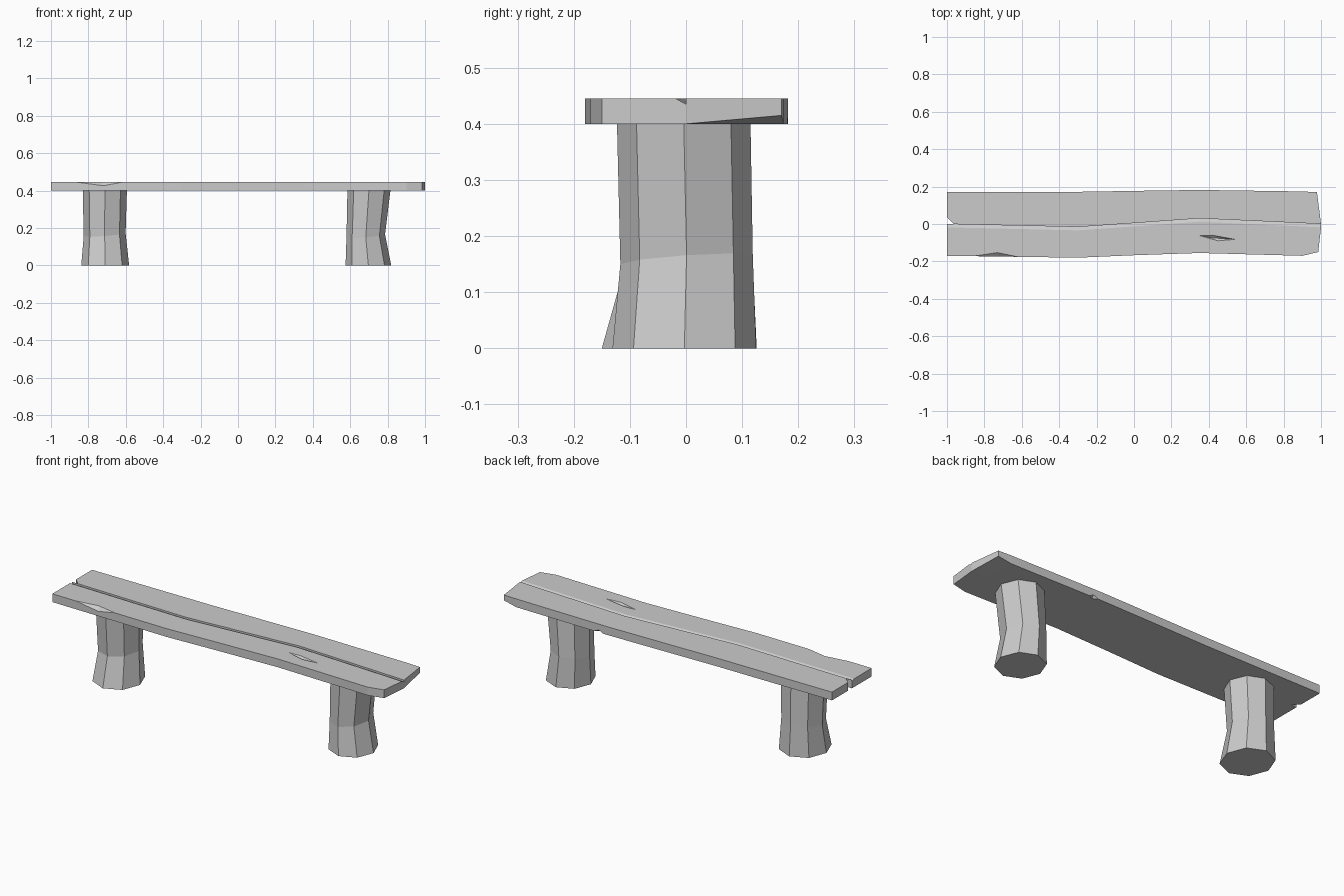
import bpy, bmesh
from math import cos, sin, pi

cube = bpy.data.objects.get("Cube")
if cube:
    bpy.data.objects.remove(cube, do_unlink=True)

stone = bpy.data.materials.new("weathered_grey")
stone.use_nodes = True
GREY = (0.6, 0.6, 0.6, 1)
stone.diffuse_color = GREY
stone.node_tree.nodes["Principled BSDF"].inputs["Base Color"].default_value = GREY

BOTTOM, TOP = 0.40, 0.445


def finish(name, bm):
    bmesh.ops.recalc_face_normals(bm, faces=bm.faces[:])
    mesh = bpy.data.meshes.new(name)
    bm.to_mesh(mesh)
    bm.free()
    mesh.materials.append(stone)
    obj = bpy.data.objects.new(name, mesh)
    bpy.context.collection.objects.link(obj)
    return obj


def bridge(bm, rings):
    for a, b in zip(rings, rings[1:]):
        n = len(a)
        for i in range(n):
            j = (i + 1) % n
            bm.faces.new((a[i], a[j], b[j], b[i]))


def hull(name, points):
    bm = bmesh.new()
    for p in points:
        bm.verts.new(p)
    res = bmesh.ops.convex_hull(bm, input=bm.verts[:])
    loose = [v for v in bm.verts if not v.link_faces]
    bmesh.ops.delete(bm, geom=loose, context='VERTS')
    obj = finish(name, bm)
    obj.hide_render = True
    return obj


def shift(points, y=0, z=0):
    return [(p[0], p[1] + y, p[2] + z) for p in points]


# Seat: two joined planks lofted along x, with a bevelled groove at the seam
# Each station: x at front, seam and back; y at front, seam and back; back bottom height
stations = [
    (-1, -1, -1, -0.17, 0, 0.172, BOTTOM),
    (-0.3, -0.3, -0.3, -0.18, -0.016, 0.172, BOTTOM),
    (0, 0, 0, -0.167, 0.005, 0.177, BOTTOM),
    (0.35, 0.35, 0.35, -0.155, 0.03, 0.182, BOTTOM),
    (0.9, 0.9, 0.9, -0.17, 0.005, 0.174, BOTTOM),
    (0.985, 1, 0.978, -0.15, 0, 0.17, 0.415),
]
bm = bmesh.new()
rings = []
for xf, xs, xb, yf, ys, yb, zb in stations:
    section = [(xf, yf, BOTTOM), (xf, yf, TOP), (xs, ys - 0.018, TOP),
               (xs, ys, TOP - 0.01), (xs, ys, TOP), (xb, yb, TOP),
               (xb, yb, zb), (xs, ys, BOTTOM)]
    rings.append([bm.verts.new(p) for p in section])
bridge(bm, rings)
for r in (rings[0], rings[-1]):
    bm.faces.new((r[0], r[1], r[2], r[3], r[7]))
    bm.faces.new((r[7], r[3], r[4], r[5], r[6]))
seat = finish("seat", bm)

# Chips, crack and notch cut out of the seat
left, right = (-0.86, -0.172, TOP), (-0.62, -0.1755, TOP)
tip, low = (-0.73, -0.153, TOP), (-0.72, -0.174, 0.426)
front_chip = [left, right, tip, low]
front_chip += shift([left, right, tip], z=0.05) + shift([left, right, low], y=-0.1)

rim = [(0.35, -0.062, TOP), (0.42, -0.06, TOP), (0.54, -0.082, TOP), (0.45, -0.09, TOP)]
crack = rim + shift(rim, z=0.03) + [(0.41, -0.073, 0.433), (0.47, -0.078, 0.433)]

nick = [(0.37, 0.183, BOTTOM), (0.43, 0.183, BOTTOM), (0.4, 0.165, BOTTOM), (0.4, 0.183, 0.415)]
back_nick = nick + shift(nick[:3], z=-0.05) + shift(nick, y=0.05)

corner = [(-1.02, 0.055, 0.35), (-0.965, 0, 0.35), (-1.02, 0, 0.35)]
end_notch = corner + shift(corner, z=0.2)

cutters = [hull("chip_cutter", pts) for pts in (front_chip, crack, back_nick, end_notch)]
for cutter in cutters:
    mod = seat.modifiers.new("cut", 'BOOLEAN')
    mod.operation = 'DIFFERENCE'
    mod.solver = 'EXACT'
    mod.object = cutter
graph = bpy.context.evaluated_depsgraph_get()
cut_mesh = bpy.data.meshes.new_from_object(seat.evaluated_get(graph))
seat.modifiers.clear()
seat.data = cut_mesh
for cutter in cutters:
    bpy.data.objects.remove(cutter, do_unlink=True)


# Legs: eight-sided stumps with a tilted waist
def leg(name, levels):
    bm = bmesh.new()
    rings = []
    for cx, cy, rx, ry, z, tilt in levels:
        ring = []
        for k in range(8):
            c, s = cos(k * pi / 4), sin(k * pi / 4)
            ring.append(bm.verts.new((cx + rx * c, cy + ry * s, z + tilt * (c + s))))
        rings.append(ring)
    bridge(bm, rings)
    bm.faces.new(rings[0])
    bm.faces.new(rings[-1])
    return finish(name, bm)


# Level: centre x, centre y, radius x, radius y, height, tilt
leg("right_leg", [(-0.71, -0.012, 0.128, 0.138, 0, 0),
                  (-0.713, 0.006, 0.112, 0.112, 0.165, 0.008),
                  (-0.712, -0.004, 0.118, 0.119, BOTTOM, 0)])
leg("left_leg", [(0.697, -0.003, 0.122, 0.128, 0, 0),
                 (0.683, 0.001, 0.103, 0.118, 0.158, 0.008),
                 (0.7, -0.004, 0.115, 0.119, BOTTOM, 0)])
